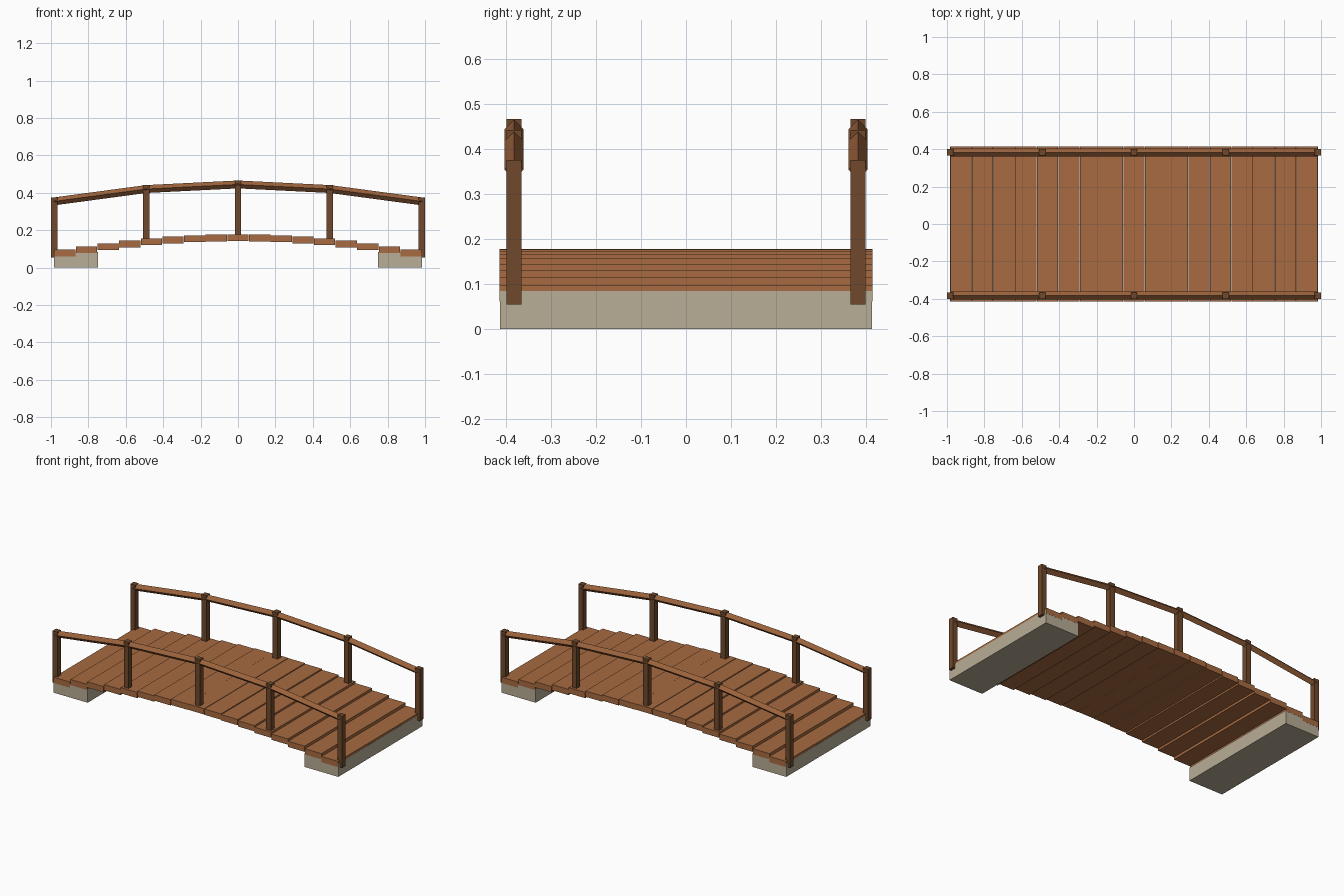
import bpy, math
from mathutils import Vector

if "Cube" in bpy.data.objects:
    bpy.data.objects.remove(bpy.data.objects["Cube"])


def material(name, rgb):
    m = bpy.data.materials.new(name)
    lin = [((c / 255 + 0.055) / 1.055) ** 2.4 for c in rgb]
    m.diffuse_color = (*lin, 1)
    m.use_nodes = True
    m.node_tree.nodes["Principled BSDF"].inputs["Base Color"].default_value = m.diffuse_color
    return m


PLANK = material("warm_wood", (168, 107, 65))
RAIL = material("rail_wood", (155, 98, 59))
POST = material("dark_wood", (112, 73, 43))
STONE = material("pale_stone", (184, 173, 150))

HALF = 0.983      # half span of the deck
RAIL_Y = 0.383    # distance of the railings from the centre line


def drop(x):
    """Fall of the bridge arch below its crown."""
    t = abs(x) / HALF
    return 0.0905 * (0.5 * t * t + 0.5 * (1 - math.cos(t * math.pi / 2)))


def box(name, centre, size, mat):
    bpy.ops.mesh.primitive_cube_add(size=1, location=centre)
    ob = bpy.context.object
    ob.name = name
    ob.scale = size
    bpy.ops.object.transform_apply(location=False, rotation=False, scale=True)
    ob.data.materials.append(mat)
    return ob


def diamond_bar(name, a, b, radius, mat):
    """Four-sided bar with its corners at the top, bottom and sides."""
    d = b - a
    bpy.ops.mesh.primitive_cylinder_add(vertices=4, radius=radius, depth=d.length,
                                        location=(a + b) / 2)
    ob = bpy.context.object
    ob.name = name
    ob.rotation_euler = (0, math.atan2(d.x, d.z), 0)
    ob.data.materials.append(mat)
    return ob


# Stepped deck planks
COUNT = 17
pitch = 2 * HALF / COUNT
for i in range(COUNT):
    x = -HALF + pitch * (i + 0.5)
    top = 0.178 - drop(x)
    box(f"deck_plank_{i + 1}", (x, 0, top - 0.018), (pitch - 0.002, 0.83, 0.036), PLANK)

# Stone footings under both ends
for side, sx in (("left", -1), ("right", 1)):
    box(f"footing_{side}", (sx * 0.8655, 0, 0.042), (0.235, 0.829, 0.084), STONE)

# Railings: posts joined by sloping bars
post_x = [HALF * k / 2 for k in range(-2, 3)]
for side, sy in (("front", -1), ("back", 1)):
    y = sy * RAIL_Y
    joints = []
    for k, x in enumerate(post_x):
        top = 0.467 - drop(x)
        box(f"{side}_post_{k + 1}", (x, y, top - 0.161), (0.034, 0.034, 0.322), POST)
        joints.append(Vector((x, y, top - 0.022)))
    for k in range(4):
        diamond_bar(f"{side}_handrail_{k + 1}", joints[k], joints[k + 1], 0.021, RAIL)
